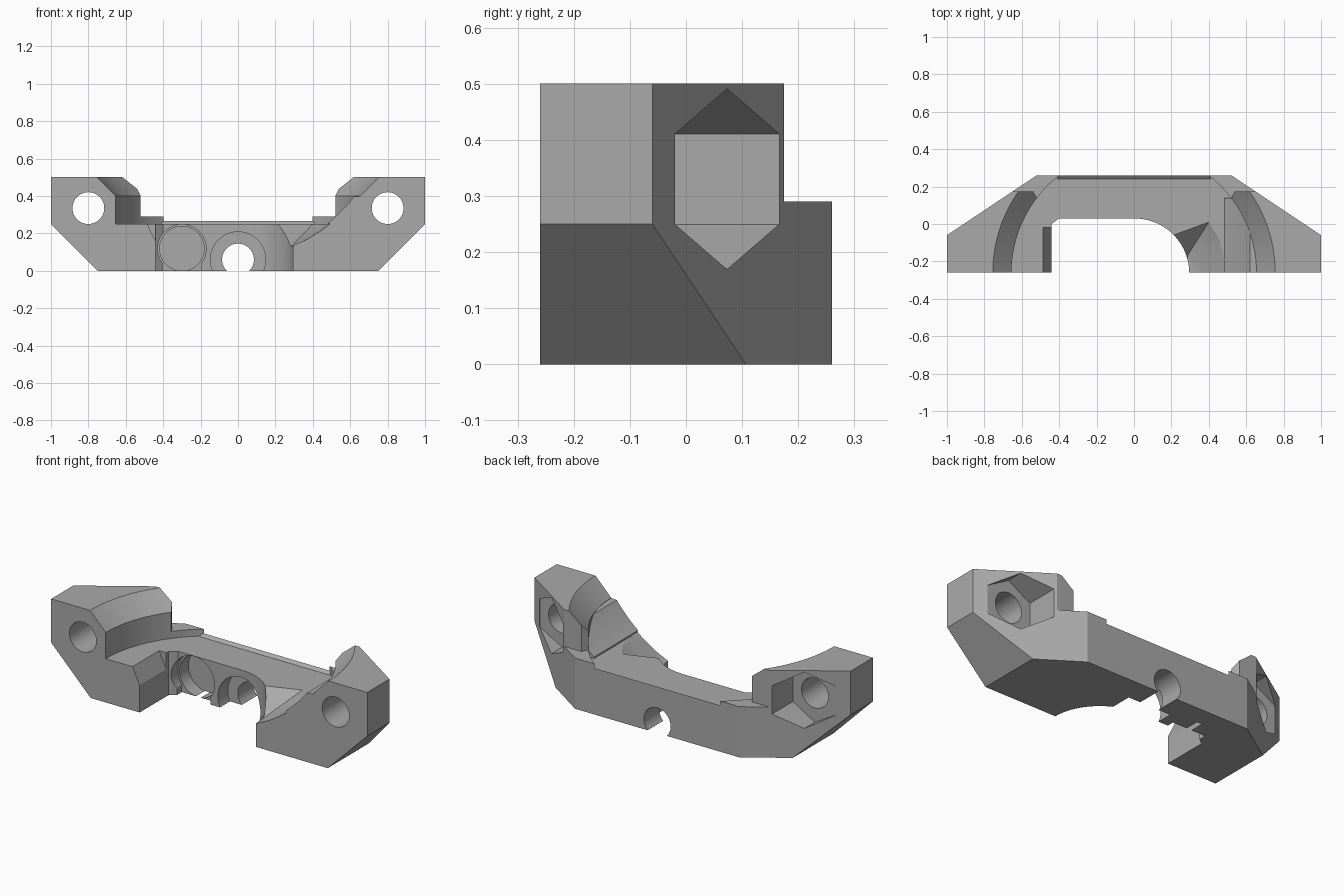
import bpy, bmesh, math
from mathutils import Matrix

cube = bpy.data.objects.get("Cube")
if cube:
    bpy.data.objects.remove(cube, do_unlink=True)

grey = bpy.data.materials.new("plain grey")
grey.use_nodes = True
GREY = (0.40, 0.40, 0.40, 1)
grey.diffuse_color = GREY
grey.node_tree.nodes["Principled BSDF"].inputs["Base Color"].default_value = GREY


def finish(bm, name):
    bmesh.ops.recalc_face_normals(bm, faces=bm.faces)
    me = bpy.data.meshes.new(name)
    bm.to_mesh(me)
    bm.free()
    me.materials.append(grey)
    ob = bpy.data.objects.new(name, me)
    bpy.context.collection.objects.link(ob)
    return ob


def prism(name, pts, lo, hi, axis="z"):
    """Extrude a 2D profile: (x, y) along z, (x, z) along y or (y, z) along x."""
    place = {"z": lambda a, b, t: (a, b, t),
             "y": lambda a, b, t: (a, t, b),
             "x": lambda a, b, t: (t, a, b)}[axis]
    bm = bmesh.new()
    low = [bm.verts.new(place(a, b, lo)) for a, b in pts]
    high = [bm.verts.new(place(a, b, hi)) for a, b in pts]
    bm.faces.new(low)
    bm.faces.new(high)
    n = len(pts)
    for i in range(n):
        j = (i + 1) % n
        bm.faces.new((low[i], low[j], high[j], high[i]))
    return finish(bm, name)


def circle(cx, cz, r, n=48, start=0.0):
    return [(cx + r * math.cos(start + math.tau * i / n),
             cz + r * math.sin(start + math.tau * i / n)) for i in range(n)]


def lathe(name, profile, centre, n=128):
    bm = bmesh.new()
    vs = [bm.verts.new((r, 0, z)) for r, z in profile]
    edges = [bm.edges.new(p) for p in zip(vs, vs[1:])]
    bmesh.ops.spin(bm, geom=vs + edges, cent=(0, 0, 0), axis=(0, 0, 1),
                   angle=math.tau, steps=n, use_duplicate=False)
    bmesh.ops.remove_doubles(bm, verts=bm.verts, dist=1e-5)
    bmesh.ops.transform(bm, matrix=Matrix.Translation(centre), verts=bm.verts)
    return finish(bm, name)


def combine(body, tool, op="DIFFERENCE"):
    mod = body.modifiers.new(tool.name, "BOOLEAN")
    mod.operation, mod.object, mod.solver = op, tool, "EXACT"
    bpy.context.view_layer.objects.active = body
    bpy.ops.object.modifier_apply(modifier=mod.name)
    bpy.data.objects.remove(tool, do_unlink=True)


def mirrored(half):
    return half + [(-x, y) for x, y in reversed(half)]


# Body: plan outline crossed with the front outline
body = prism("bracket_body", mirrored([(1, -.26), (1, -.06), (.52, .26)]), 0, .5)
front = prism("front_outline", mirrored([(.75, 0), (1.002, .252), (1.002, .6)]), -1, 1, "y")
combine(body, front, "INTERSECT")

# Step behind and between the wings
step = prism("step_cut", mirrored([(.52, -1), (.52, .14), (.54, .175), (2, .175), (2, 1)]), .29, 1)
combine(body, step)

# Round seat with a flared rim
seat = lathe("seat_cut", [(0, .25), (.655, .25), (.655, .40), (.805, .55), (0, .55)], (0, -.26, 0))
combine(body, seat)

# Rear lip and the left gusset with its concave slope
lip = prism("rear_lip", [(.24, .249), (.26, .265), (.26, .23), (.24, .23)], -.41, .41, "x")
combine(body, lip, "UNION")
slope = [(x, .87 - math.sqrt(.78 ** 2 - x * x))
         for x in (.485 + .0135 * i for i in range(11))]
gusset = prism("gusset", slope + [(.68, .40), (.68, .20), (.485, .20)], -.26, .14, "y")
combine(body, gusset, "UNION")

# Front opening, square on one side and round on the other
arc = [(.295 * math.sin(a), -.26 + .29 * math.cos(a))
       for a in (math.pi / 2 * i / 24 for i in range(25))]
opening = prism("opening_cut", [(-.44, -.6), (-.44, 0), (-.40, .03)] + arc + [(.295, -.6)], -1, 1)
combine(body, opening)
bevel = prism("opening_bevel", [(-.495, .27), (-.437, .15), (-.40, .15), (-.40, .27)], -.5, -.02, "y")
combine(body, bevel)

# Sloped pocket beside the round opening
bm = bmesh.new()
for p in [(.21, -.06, .25), (.40, .01, .25), (.46, -.09, .25), (.49, -.22, .25), (.49, -.30, .25),
          (.41, -.30, .187), (.285, -.17, .13), (.285, -.30, .13), (.2, -.30, .25)]:
    bm.verts.new(p)
    if p[2] == .25:
        bm.verts.new((p[0], p[1], .256))
bmesh.ops.convex_hull(bm, input=bm.verts)
bmesh.ops.delete(bm, geom=[v for v in bm.verts if not v.link_faces], context="VERTS")
combine(body, finish(bm, "sloped_pocket"))

# Wing screw holes and hexagonal nut pockets
for s in (-1, 1):
    combine(body, prism("screw_hole", circle(s * .8, .335, .085), -1, 1, "y"))
    combine(body, prism("nut_pocket", circle(s * .8, .33, .161, 6, math.pi / 2), -.022, 1, "y"))

# Centre hole with counterbore, and the blind side recess
combine(body, prism("centre_hole", circle(0, .06, .085), -1, 1, "y"))
combine(body, prism("centre_counterbore", circle(0, .06, .148), -.1, .12, "y"))
combine(body, prism("side_recess", circle(-.3, .118, .13), -.1, .07, "y"))
combine(body, prism("side_recess_inner", circle(-.3, .118, .119), 0, .15, "y"))
combine(body, prism("recess_slot", [(-.405, -.1), (-.405, .045), (-.195, .045), (-.195, -.1)], -.1, .07, "y"))

# Smooth round walls, sharp edges kept
bpy.ops.object.select_all(action="DESELECT")
body.select_set(True)
bpy.context.view_layer.objects.active = body
bpy.ops.object.shade_smooth_by_angle(angle=math.radians(20))
